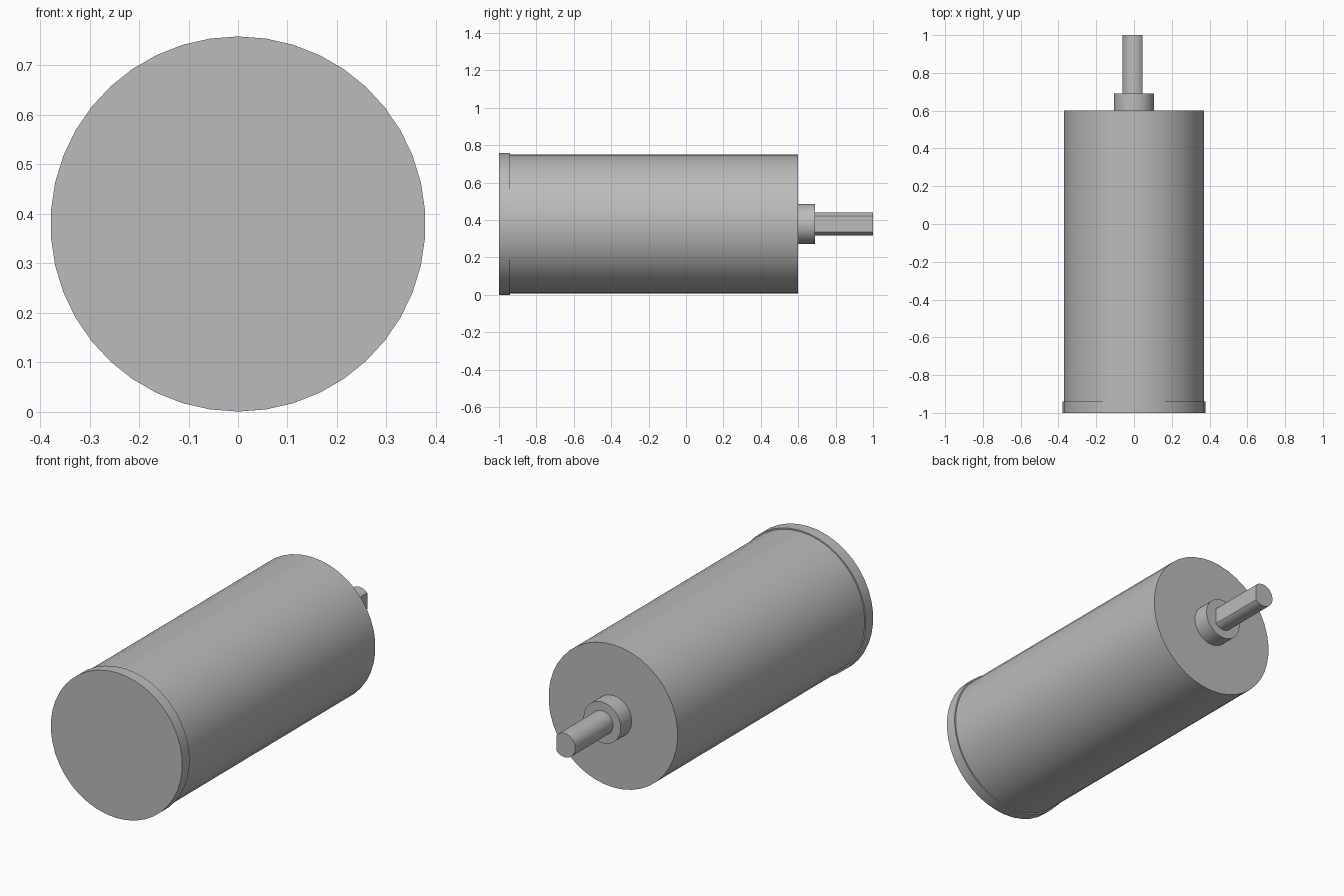
import bpy
import bmesh
import math

cube = bpy.data.objects.get("Cube")
if cube:
    bpy.data.objects.remove(cube, do_unlink=True)

AXIS_Z = 0.379
SIDES = 42

# One grey metal for the whole motor
grey = bpy.data.materials.new("grey_metal")
grey.use_nodes = True
colour = (0.5, 0.5, 0.5, 1)
grey.diffuse_color = colour
grey.node_tree.nodes["Principled BSDF"].inputs["Base Color"].default_value = colour


def finish(name, bm):
    bmesh.ops.recalc_face_normals(bm, faces=bm.faces)
    mesh = bpy.data.meshes.new(name)
    bm.to_mesh(mesh)
    bm.free()
    mesh.materials.append(grey)
    obj = bpy.data.objects.new(name, mesh)
    bpy.context.collection.objects.link(obj)
    bpy.ops.object.select_all(action='DESELECT')
    obj.select_set(True)
    bpy.context.view_layer.objects.active = obj
    bpy.ops.object.shade_smooth_by_angle(angle=math.radians(30))
    return obj


def rod(name, radius, y0, y1, flat_x=None):
    """Round bar along y, optionally cut flat on its +x side."""
    bm = bmesh.new()
    ring = []
    for i in range(SIDES):
        a = 2 * math.pi * i / SIDES
        ring.append(bm.verts.new((radius * math.sin(a), y0,
                                  AXIS_Z + radius * math.cos(a))))
    base = bm.faces.new(ring)
    out = bmesh.ops.extrude_face_region(bm, geom=[base], use_keep_orig=True)
    moved = [v for v in out["geom"] if isinstance(v, bmesh.types.BMVert)]
    bmesh.ops.translate(bm, verts=moved, vec=(0, y1 - y0, 0))
    if flat_x is not None:
        geom = bm.verts[:] + bm.edges[:] + bm.faces[:]
        cut = bmesh.ops.bisect_plane(bm, geom=geom, plane_co=(flat_x, 0, 0),
                                     plane_no=(1, 0, 0), clear_outer=True)
        edges = [e for e in cut["geom_cut"] if isinstance(e, bmesh.types.BMEdge)]
        bmesh.ops.holes_fill(bm, edges=[e for e in bm.edges if e.is_boundary] or edges)
    return finish(name, bm)


# End cap, housing, bearing collar and D-shaped output shaft
rod("end_cap", 0.379, -1.0, -0.94)
rod("motor_housing", 0.372, -0.94, 0.6)
rod("bearing_collar", 0.107, 0.6, 0.69)
rod("output_shaft", 0.062, 0.69, 1.0, flat_x=0.045)
